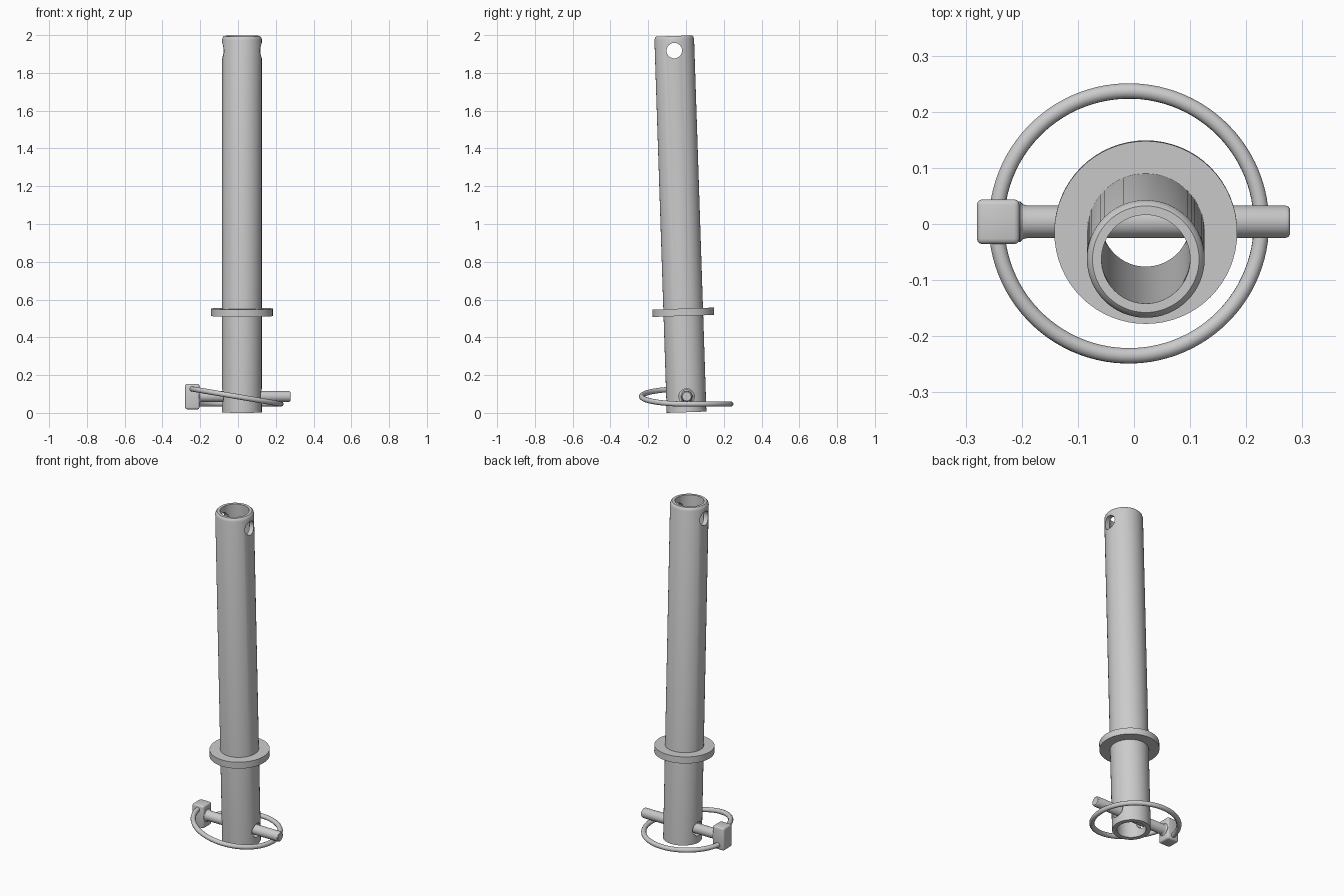
import bpy, bmesh
from math import sin, cos, pi, radians
from mathutils import Matrix

if "Cube" in bpy.data.objects:
    bpy.data.objects.remove(bpy.data.objects["Cube"])

TILT = 0.033
# local tube space: origin at the bottom of the leaning tube
TUBE = Matrix.Translation((0.021, 0.003, 0.0035)) @ Matrix.Rotation(TILT, 4, 'X')
ALONG_X = Matrix.Rotation(pi / 2, 4, 'Y')


def finish(name, bm, smooth=True):
    bmesh.ops.recalc_face_normals(bm, faces=bm.faces)
    mesh = bpy.data.meshes.new(name)
    bm.to_mesh(mesh)
    bm.free()
    ob = bpy.data.objects.new(name, mesh)
    bpy.context.collection.objects.link(ob)
    if smooth:
        shade(ob)
    return ob


def shade(ob):
    bpy.ops.object.select_all(action='DESELECT')
    ob.select_set(True)
    bpy.context.view_layer.objects.active = ob
    bpy.ops.object.shade_smooth_by_angle(angle=radians(30))


def lathe(name, profile, matrix, closed=True, n=64, smooth=True):
    """Revolve (radius, height) points round local z."""
    bm = bmesh.new()
    rings = [[bm.verts.new((r * cos(2 * pi * i / n), r * sin(2 * pi * i / n), z))
              for i in range(n)] for r, z in profile]
    pairs = list(zip(rings, rings[1:]))
    if closed:
        pairs.append((rings[-1], rings[0]))
    else:
        bm.faces.new(rings[0])
        bm.faces.new(rings[-1])
    for a, b in pairs:
        for i in range(n):
            j = (i + 1) % n
            bm.faces.new((a[i], a[j], b[j], b[i]))
    bm.transform(matrix)
    return finish(name, bm, smooth)


# Hollow tube with a chamfered top
L = 1.993
tube = lathe("tube", [(0.079, 0), (0.105, 0), (0.105, L - 0.018),
                      (0.101, L - 0.006), (0.095, L), (0.079, L)], TUBE, smooth=False)

# Cross holes near both ends
for y, z in ((-0.062, 1.918), (0.003, 0.087)):
    m = Matrix.Translation((0.021, y, z)) @ ALONG_X
    cutter = lathe("hole_cutter", [(0.041, -0.3), (0.041, 0.3)], m, False, 40, False)
    cutter.hide_render = True
    mod = tube.modifiers.new("hole", 'BOOLEAN')
    mod.operation = 'DIFFERENCE'
    mod.solver = 'EXACT'
    mod.object = cutter
    bpy.context.view_layer.objects.active = tube
    bpy.ops.object.modifier_apply(modifier=mod.name)
    bpy.data.objects.remove(cutter)
shade(tube)

# Flange collar
lathe("collar", [(0.104, 0.51), (0.163, 0.51), (0.163, 0.549), (0.104, 0.549)], TUBE)

# Cross pin with flared root and softened tip
lathe("cross_pin", [(0.036, -0.215), (0.036, -0.203), (0.031, -0.198), (0.029, -0.19),
                    (0.029, 0.27), (0.027, 0.275), (0.023, 0.278)],
      Matrix.Translation((0, 0.004, 0.087)) @ ALONG_X, False, 40)

# Pin head block
bm = bmesh.new()
bmesh.ops.create_cube(bm, size=1)
bm.transform(Matrix.Translation((-0.242, 0.004, 0.086)) @ Matrix.Diagonal((0.076, 0.08, 0.134, 1)))
bmesh.ops.bevel(bm, geom=bm.edges[:], offset=0.01, segments=3, profile=0.5, affect='EDGES')
finish("pin_head", bm)

# Wire ring: front half slopes up, back half is level, both ends enter the head
curve = bpy.data.curves.new("snap_ring", 'CURVE')
curve.dimensions = '3D'
curve.bevel_depth = 0.014
curve.bevel_resolution = 4
curve.use_fill_caps = True
N = 96
spline = curve.splines.new('POLY')
spline.points.add(N)
for i, p in enumerate(spline.points):
    a = radians(-177 + 354 * i / N)
    z = 0.047
    if a < 0:
        z += 0.04 * (1 - cos(a))
    p.co = (-0.009 + 0.236 * cos(a), 0.001 + 0.236 * sin(a), z, 1)
spline.use_smooth = True
bpy.context.collection.objects.link(bpy.data.objects.new("snap_ring", curve))
